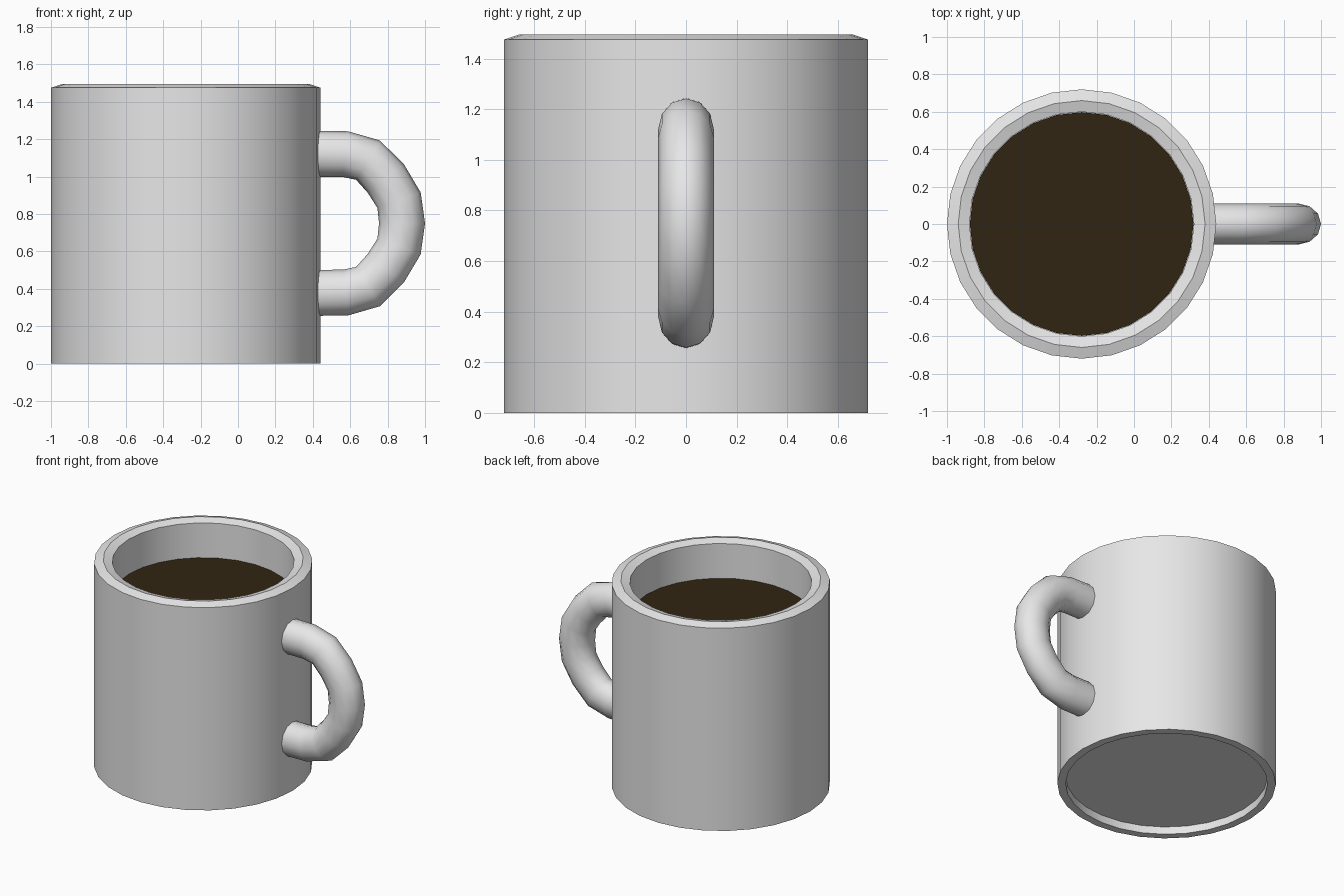
import bpy
import bmesh
import math
from mathutils import Vector

cube = bpy.data.objects.get("Cube")
if cube:
    bpy.data.objects.remove(cube, do_unlink=True)

CUP_X = -0.28
SIDES = 28


def make_material(name, color):
    mat = bpy.data.materials.new(name)
    mat.use_nodes = True
    mat.diffuse_color = color
    bsdf = mat.node_tree.nodes["Principled BSDF"]
    bsdf.inputs["Base Color"].default_value = color
    return mat


def skin_rings(name, rings, mat):
    """Join consecutive rings of points with quads and cap both ends."""
    bm = bmesh.new()
    loops = [[bm.verts.new(p) for p in ring] for ring in rings]
    count = len(loops[0])
    for a, b in zip(loops, loops[1:]):
        for i in range(count):
            j = (i + 1) % count
            bm.faces.new((a[i], a[j], b[j], b[i]))
    bm.faces.new(loops[0])
    bm.faces.new(loops[-1])
    bmesh.ops.recalc_face_normals(bm, faces=bm.faces)
    mesh = bpy.data.meshes.new(name)
    bm.to_mesh(mesh)
    bm.free()
    mesh.materials.append(mat)
    obj = bpy.data.objects.new(name, mesh)
    bpy.context.collection.objects.link(obj)
    bpy.ops.object.select_all(action="DESELECT")
    obj.select_set(True)
    bpy.context.view_layer.objects.active = obj
    bpy.ops.object.shade_smooth_by_angle(angle=math.radians(35))
    return obj


def circle(radius, z):
    turns = [math.tau * i / SIDES for i in range(SIDES)]
    return [Vector((CUP_X + radius * math.cos(t), radius * math.sin(t), z))
            for t in turns]


ceramic = make_material("white ceramic", (0.8, 0.8, 0.8, 1))
coffee = make_material("dark coffee", (0.03, 0.018, 0.006, 1))

# Cup: recessed base, foot ring, outer wall, domed rim, inner wall and floor
profile = [(0.665, 0.055), (0.665, 0), (0.72, 0), (0.72, 1.475),
           (0.66, 1.495), (0.60, 1.477), (0.60, 0.12)]
skin_rings("cup_body", [circle(r, z) for r, z in profile], ceramic)

# Coffee: filled disc with its surface below the rim
skin_rings("coffee", [circle(0.598, 1.2), circle(0.598, 1.225)], coffee)

# Handle: oval tube swept along a mirrored arc
MID_Z = 0.75
upper = [(0.38, 0.372), (0.575, 0.37), (0.695, 0.338), (0.79, 0.24), (0.861, 0.124)]
path = [Vector((x, 0, MID_Z + h)) for x, h in upper]
path.append(Vector((0.877, 0, MID_Z)))
path += [Vector((x, 0, MID_Z - h)) for x, h in reversed(upper)]

rings = []
for i, point in enumerate(path):
    tangent = (path[min(i + 1, len(path) - 1)] - path[max(i - 1, 0)]).normalized()
    outward = Vector((-tangent.z, 0, tangent.x))
    side = Vector((0, 1, 0))
    turns = [math.tau * k / 12 for k in range(12)]
    rings.append([point + outward * 0.123 * math.cos(t) + side * 0.11 * math.sin(t)
                  for t in turns])
handle = skin_rings("handle", rings, ceramic)
handle.data.shade_smooth()
